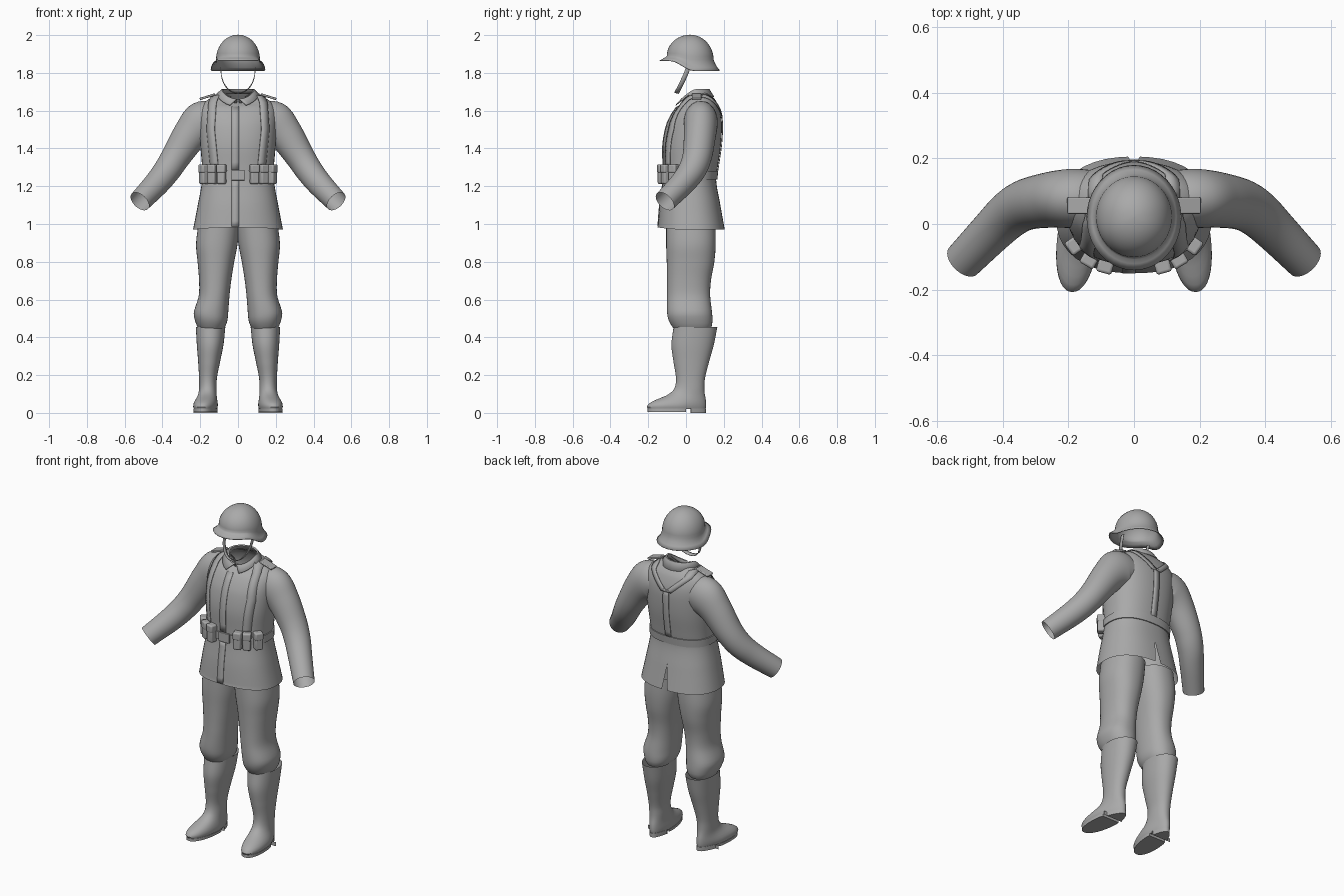
import bpy, bmesh, math
from mathutils import Vector, Matrix

if "Cube" in bpy.data.objects:
    bpy.data.objects.remove(bpy.data.objects["Cube"])

GREY = bpy.data.materials.new("plain grey")
GREY.diffuse_color = (0.4, 0.4, 0.4, 1)
GREY.use_nodes = True
GREY.node_tree.nodes["Principled BSDF"].inputs["Base Color"].default_value = GREY.diffuse_color
N = 40


def interp(keys, t):
    """Smooth (Hermite) interpolation of key rows; column 0 is the parameter."""
    t = min(max(t, keys[0][0]), keys[-1][0])
    i = max(j for j in range(len(keys) - 1) if keys[j][0] <= t)
    a, b = keys[i], keys[i + 1]
    p, q = keys[max(i - 1, 0)], keys[min(i + 2, len(keys) - 1)]
    h = b[0] - a[0]
    u = (t - a[0]) / h
    out = []
    for c in range(1, len(a)):
        m0 = (b[c] - p[c]) / (b[0] - p[0]) * h
        m1 = (q[c] - a[c]) / (q[0] - a[0]) * h
        out.append((2*u**3 - 3*u*u + 1) * a[c] + (u**3 - 2*u*u + u) * m0
                   + (3*u*u - 2*u**3) * b[c] + (u**3 - u*u) * m1)
    return out


def finish(name, bm, thick=0, bevel=0, angle=40):
    bmesh.ops.recalc_face_normals(bm, faces=bm.faces)
    me = bpy.data.meshes.new(name)
    bm.to_mesh(me)
    bm.free()
    ob = bpy.data.objects.new(name, me)
    bpy.context.collection.objects.link(ob)
    me.materials.append(GREY)
    if thick:
        m = ob.modifiers.new("thickness", 'SOLIDIFY')
        m.thickness = thick
        m.offset = 0
    if bevel:
        m = ob.modifiers.new("bevel", 'BEVEL')
        m.width = bevel
        m.segments = 3
    bpy.ops.object.select_all(action='DESELECT')
    ob.select_set(True)
    bpy.context.view_layer.objects.active = ob
    bpy.ops.object.shade_smooth_by_angle(angle=math.radians(angle))
    return ob


def loft(name, rows, closed=True, caps=(), **kw):
    bm = bmesh.new()
    vs = [[bm.verts.new(p) for p in r] for r in rows]
    n = len(rows[0])
    for a, b in zip(vs, vs[1:]):
        for i in range(n if closed else n - 1):
            j = (i + 1) % n
            bm.faces.new((a[i], a[j], b[j], b[i]))
    for c in caps:
        bm.faces.new(vs[c])
    bmesh.ops.remove_doubles(bm, verts=bm.verts, dist=1e-5)
    return finish(name, bm, **kw)


def oval(a, x0, x1, yf, yb, e=2.0):
    """Point on a superellipse; angle -90 degrees is the front."""
    c, s = math.cos(a), math.sin(a)
    f = lambda v: math.copysign(abs(v) ** (2 / e), v)
    return (x0 + x1) / 2 + (x1 - x0) / 2 * f(c), (yf + yb) / 2 + (yb - yf) / 2 * f(s)


def box(name, size, loc, rot, bevel):
    bm = bmesh.new()
    bmesh.ops.create_cube(bm, size=1, matrix=Matrix.Translation(loc) @ rot @ Matrix.Diagonal((*size, 1)))
    return finish(name, bm, bevel=bevel)


ANG = [2 * math.pi * i / N for i in range(N)]
E = 2.35

# ---- tunic body: z, half width, front y, back y
TORSO = [(.97, .238, -.15, .205), (1.1, .213, -.14, .182), (1.23, .19, -.122, .16),
         (1.3, .19, -.122, .168), (1.42, .2, -.123, .185), (1.52, .205, -.105, .19),
         (1.58, .205, -.078, .185), (1.62, .195, -.05, .173), (1.655, .165, -.025, .157),
         (1.68, .12, -.005, .135), (1.70, .085, .005, .12)]
VENT = 1.11


def tunic_row(z):
    hx, yf, yb = interp(TORSO, z)
    row = []
    for i in range(N + 1):
        a = math.pi / 2 + 2 * math.pi * i / N
        x, y = oval(a, -hx, hx, yf, yb, E)
        gap = max(0, VENT - z) * .13
        if i in (0, N) and gap:
            x += -gap if i == 0 else gap
        front = max(0, -math.sin(a)) ** 2
        row.append((x, y, z - max(0, z - 1.62) * .6 * front + (.012 * front if z < .975 else 0)))
    return row


loft("tunic_body", [tunic_row(.97 + .73 * k / 48) for k in range(49)], closed=False)


def surf_y(x, z, front):
    hx, yf, yb = interp(TORSO, z)
    u = min(1, abs(x) / hx)
    d = (yb - yf) / 2 * (1 - u ** E) ** (1 / E)
    return (yf + yb) / 2 + (-d if front else d)


def strip(name, path, w, off=.004, thick=.004):
    """Flat band lying on the tunic along (x, z, front) points."""
    rows = []
    for (x0, z0, f0), (x1, z1, f1) in zip(path, path[1:]):
        for k in range(9):
            x, z = x0 + (x1 - x0) * k / 8, z0 + (z1 - z0) * k / 8
            rows.append([(x + d, surf_y(x + d, z, f1) + (-off if f1 else off), z + off * .6)
                         for d in (-w / 2, 0, w / 2)])
    loft(name, rows, closed=False, thick=thick)


# ---- belt, buckle, placket and harness straps
def belt_row(z, o):
    hx, yf, yb = interp(TORSO, z)
    return [(*oval(a, -hx - o, hx + o, yf - o, yb + o, E), z) for a in ANG]


loft("belt", [belt_row(1.235, 0), belt_row(1.235, .006), belt_row(1.28, .006), belt_row(1.28, 0)])
box("buckle", (.07, .012, .056), (0, -.131, 1.259), Matrix(), .003)
strip("placket_upper", [(-.015, 1.285, 1), (-.015, 1.62, 1)], .04, .001, .003)
strip("placket_lower", [(-.015, .985, 1), (-.015, 1.23, 1)], .04, .001, .003)
for s in (-1, 1):
    strip("front_strap", [(s*.125, 1.3, 1), (s*.145, 1.5, 1), (s*.135, 1.64, 1), (s*.12, 1.68, 1)], .042)
    strip("back_strap", [(s*.12, 1.68, 0), (s*.115, 1.65, 0), (s*.012, 1.555, 0)], .042)
strip("centre_back_strap", [(0, 1.57, 0), (0, 1.27, 0)], .038)

# ---- ammunition pouches following the tunic curve
for s in (-1, 1):
    for x in (.083, .127, .168):
        y = surf_y(x, 1.26, True)
        slope = (surf_y(x + .01, 1.26, True) - surf_y(x - .01, 1.26, True)) / .02
        ang = min(math.atan(slope), math.radians(55))
        n = Vector((math.sin(ang), -math.cos(ang), 0)) * .014
        rot = Matrix.Rotation(s * ang, 4, 'Z')
        p = Vector((s * (x + n.x), y + n.y, 1.262))
        box("pouch", (.045, .044, .1), p, rot, .009)
        box("pouch_lid", (.048, .049, .045), p + Vector((0, 0, .031)), rot, .008)

# ---- fold-down collar: half width, front y, back y, z front/side/back, front gap
COLLAR = [(.086, -.008, .12, 1.635, 1.69, 1.69, 3), (.081, -.018, .113, 1.66, 1.71, 1.713, 3),
          (.087, -.026, .122, 1.66, 1.712, 1.714, 5), (.112, -.062, .148, 1.622, 1.688, 1.672, 22)]
rows = []
for hx, yf, yb, zf, zs, zb, gap in COLLAR:
    row, g = [], math.radians(gap)
    for i in range(33):
        a = -math.pi / 2 + g + (2 * math.pi - 2 * g) * i / 32
        s = math.sin(a)
        row.append((*oval(a, -hx, hx, yf, yb), zs + ((zb if s > 0 else zf) - zs) * abs(s) ** 1.3))
    rows.append(row)
loft("collar", rows, closed=False, thick=.004)

# ---- sleeves: parameter, x, y, z, radius across, radius in depth
SLEEVE = [(0, .12, .078, 1.545, .095, .085), (1, .185, .078, 1.535, .115, .09),
          (2, .25, .074, 1.475, .094, .085), (3, .325, .06, 1.362, .078, .078),
          (4, .375, .032, 1.285, .072, .073), (5, .43, -.02, 1.215, .067, .066),
          (6, .52, -.112, 1.12, .059, .059)]
for s in (-1, 1):
    rows = []
    for k in range(37):
        t = k / 6
        x, y, z, ra, rd = interp(SLEEVE, t)
        d = Vector(interp(SLEEVE, t + .05)[:3]) - Vector(interp(SLEEVE, t - .05)[:3])
        d.normalize()
        h = Vector((0, 1, 0))
        h = (h - d * h.dot(d)).normalized()
        v = d.cross(h)
        pts = [Vector((x, y, z)) + v * ra * math.cos(a) + h * rd * math.sin(a) for a in ANG]
        rows.append([(s * p.x, p.y, p.z) for p in pts])
    loft("sleeve", rows)
    # shoulder board
    box("shoulder_board", (.085, .05, .012), (s * .162, .056, 1.674),
        Matrix.Rotation(s * math.radians(17), 4, 'Y'), .004)

# ---- trousers and boots: z, inner x, outer x, front y, back y (boots add toe turn-out)
TROUSER = [(.44, .08, .205, -.06, .125), (.455, .068, .215, -.072, .135), (.49, .056, .228, -.092, .14),
           (.53, .052, .234, -.1, .138), (.62, .045, .208, -.1, .128), (.7, .036, .206, -.1, .132),
           (.8, .02, .214, -.102, .15), (.89, .003, .222, -.105, .157), (1.0, -.01, .21, -.105, .155)]
BOOT = [(.02, .108, .225, -.2, .103, .1), (.035, .104, .23, -.207, .106, .1),
        (.055, .105, .228, -.188, .106, .09), (.075, .109, .22, -.145, .104, .07),
        (.095, .112, .212, -.098, .1, .04), (.125, .113, .207, -.064, .097, .01),
        (.18, .112, .206, -.053, .1, 0), (.27, .095, .211, -.066, .122, 0),
        (.36, .077, .218, -.077, .147, 0), (.455, .067, .223, -.066, .166, 0)]


def boot_point(a, z, s, o=0):
    x0, x1, yf, yb, k = interp(BOOT, z)
    x, y = oval(a, x0 - o, x1 + o, yf - o, yb + o, 2.15)
    if k:  # narrower heel than toe
        x = .165 + (x - .165) * (1 - k * 2.5 * max(0, y + .02) / .12) - y * k
    return (s * x, y, z)


for s in (-1, 1):
    rows = []
    for k in range(33):
        z = .44 + .56 * k / 32
        b = interp(TROUSER, z)
        rows.append([(s * p[0], p[1], z) for p in (oval(a, *b, 2.25) for a in ANG)])
    loft("trouser_leg", rows)
    loft("boot", [[boot_point(a, .02 + .435 * k / 36, s) for a in ANG] for k in range(37)], caps=(0,))
    # sole and heel from the boot outline, cut at the arch
    for name, lo, hi, z0, z1 in (("boot_sole", -1, .0, .006, .022), ("boot_heel", .025, 1, 0, .024)):
        ring = [boot_point(a, .02, s, .003) for a in ANG]
        ring = [(x, min(max(y, lo), hi)) for x, y, _ in ring]
        loft(name, [[(x, y, z) for x, y in ring] for z in (z0, z1)], caps=(0, 1))

# ---- helmet shell with a flared rim, raised at the front
def helmet_row(hx, yf, yb, z, lift):
    row = []
    for a in ANG:
        u = min(max((-math.sin(a) + .15) / .8, 0), 1)
        row.append((*oval(a, -hx, hx, yf, yb), z + lift * u * u * (3 - 2 * u)))
    return row


rows = []
for k in range(13):
    t = math.pi / 2 * k / 12
    r, c = max(math.sin(t), .01), math.cos(t)
    rows.append(helmet_row(.114 * r, .022 - .122 * r, .022 + .122 * r, 1.87 + .13 * c, .018 * (1 - c)))
rows += [helmet_row(.117, -.106, .152, 1.85, .032), helmet_row(.127, -.12, .164, 1.829, .045),
         helmet_row(.143, -.14, .178, 1.811, .053)]
loft("helmet", rows, caps=(0,), thick=.004, angle=50)

# ---- chin strap ribbon
rows = [[(.091 * math.cos(a), .012 - .062 * math.sin(a) + d, 1.83 - .137 * math.sin(a) ** .85 - d * .2)
         for d in (-.012, .012)] for a in (math.pi * k / 32 for k in range(33))
        for a in (min(max(a, 0), math.pi - 1e-6),)]
loft("chin_strap", rows, closed=False, thick=.003)
